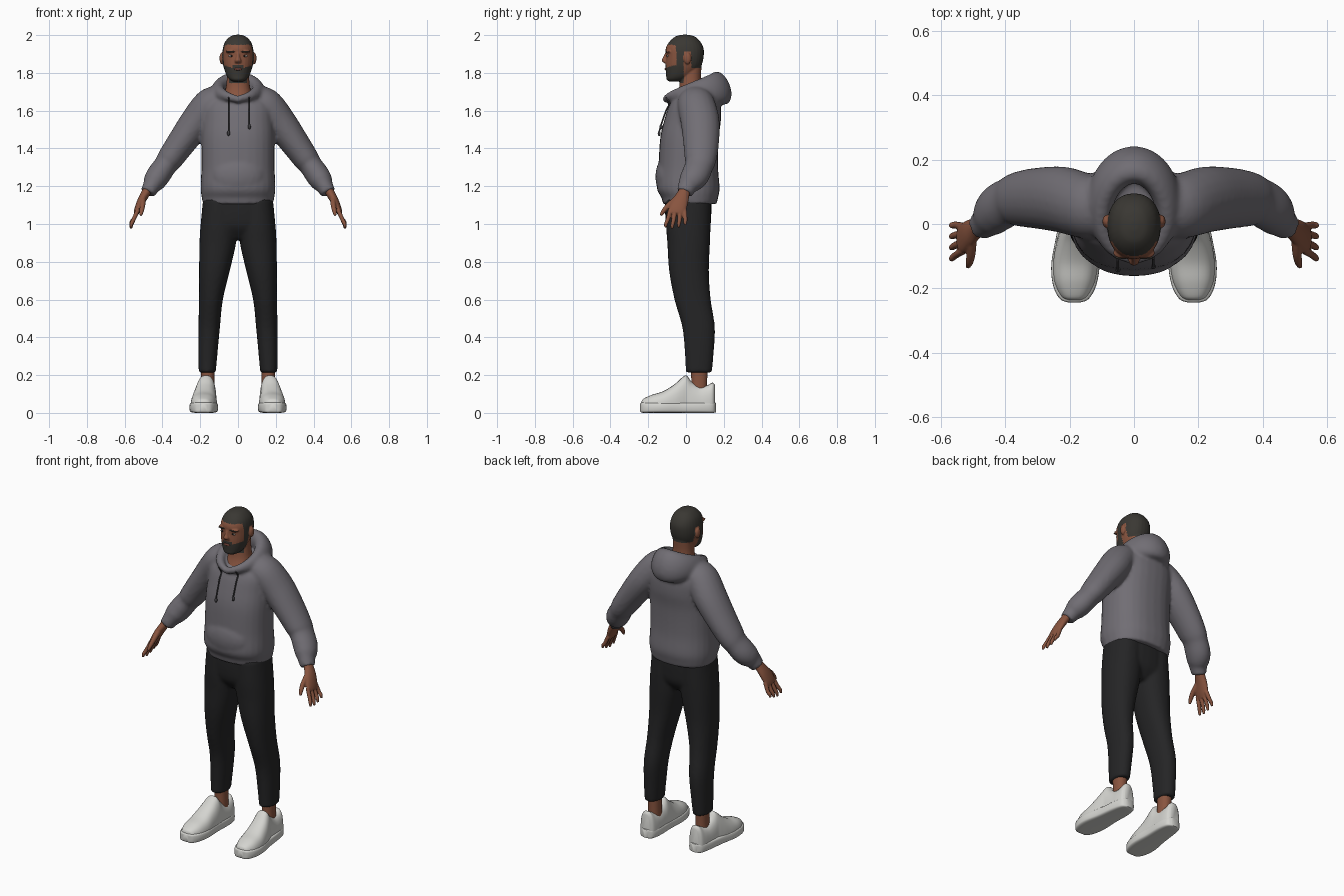
import bpy, bmesh, math
from mathutils import Vector, Matrix
from mathutils.bvhtree import BVHTree

if "Cube" in bpy.data.objects:
    bpy.data.objects.remove(bpy.data.objects["Cube"])

X, Y, Z = Vector((1, 0, 0)), Vector((0, 1, 0)), Vector((0, 0, 1))


def material(name, *rgb):
    m = bpy.data.materials.new(name)
    m.use_nodes = True
    m.diffuse_color = (*rgb, 1)
    m.node_tree.nodes["Principled BSDF"].inputs["Base Color"].default_value = (*rgb, 1)
    return m


SKIN = material("brown skin", .25, .09, .05)
HAIR = material("dark hair", .042, .039, .033)
CLOTH = material("grey fleece", .165, .155, .175)
CORD = material("dark cord", .05, .048, .053)
PANTS = material("black cloth", .018, .018, .019)
SHOE = material("off white leather", .66, .66, .63)
LIP = material("lip", .17, .055, .04)
WHITE = material("eye white", .5, .46, .42)
PUPIL = material("pupil", .012, .009, .008)


def spline(rows, k=5):
    """Catmull-Rom interpolation of rows of numbers."""
    out = []
    for i in range(len(rows) - 1):
        a, b, c, d = (rows[max(0, min(len(rows) - 1, i + j))] for j in (-1, 0, 1, 2))
        for s in range(k):
            t = s / k
            out.append([q + .5 * t * (r - p + t * (2*p - 5*q + 4*r - w + t * (3*(q - r) + w - p)))
                        for p, q, r, w in zip(a, b, c, d)])
    return out + [list(rows[-1])]


def ring(c, u, v, n=28, p=1):
    pts = []
    for i in range(n):
        a = math.tau * i / n
        cs, sn = math.cos(a), math.sin(a)
        pts.append(c + u * math.copysign(abs(cs) ** p, cs) + v * math.copysign(abs(sn) ** p, sn))
    return pts


def loft(bm, rings, closed=False):
    vs = [[bm.verts.new(p) for p in r] for r in rings]
    n = len(vs[0])
    for i in range(len(vs) if closed else len(vs) - 1):
        a, b = vs[i], vs[(i + 1) % len(vs)]
        for j in range(n):
            bm.faces.new((a[j], a[(j + 1) % n], b[(j + 1) % n], b[j]))
    if not closed:
        bm.faces.new(vs[0])
        bm.faces.new(vs[-1])


def stack(bm, rows, u=X, v=Y, side=1, p=.9):
    """Loft with all sections parallel; rows are x, y, z, size u, size v."""
    loft(bm, [ring(Vector((side * x, y, z)), u * max(a, .003), v * max(b, .003), p=p)
              for x, y, z, a, b in spline(rows)])


def limb(bm, rows, side=1):
    """Loft with sections square to the path; first size runs along y."""
    rows = spline(rows)
    pts = [Vector((side * r[0], r[1], r[2])) for r in rows]
    rings = []
    for i, r in enumerate(rows):
        t = (pts[min(i + 1, len(pts) - 1)] - pts[max(i - 1, 0)]).normalized()
        u = (Y - t * Y.dot(t)).normalized()
        rings.append(ring(pts[i], u * r[3], t.cross(u) * r[4], n=20))
    loft(bm, rings)


def ball(bm, c, r):
    bmesh.ops.create_icosphere(bm, subdivisions=3, radius=1,
                               matrix=Matrix.Translation(c) @ Matrix.Diagonal((*r, 1)))


def finish(name, bm, mats, voxel=0, smooth=0, rule=None):
    bmesh.ops.recalc_face_normals(bm, faces=bm.faces)
    me = bpy.data.meshes.new(name)
    bm.to_mesh(me)
    bm.free()
    ob = bpy.data.objects.new(name, me)
    bpy.context.scene.collection.objects.link(ob)
    if voxel:
        r = ob.modifiers.new("fuse", 'REMESH')
        r.mode, r.voxel_size = 'VOXEL', voxel
        s = ob.modifiers.new("soften", 'SMOOTH')
        s.factor, s.iterations = .5, smooth
        me = bpy.data.meshes.new_from_object(ob.evaluated_get(bpy.context.evaluated_depsgraph_get()))
        ob.modifiers.clear()
        ob.data = me
    me.materials.clear()
    for m in mats:
        me.materials.append(m)
    me.shade_smooth()
    me.set_sharp_from_angle(angle=math.radians(50))
    if rule:
        for f in me.polygons:
            f.material_index = rule(f.center)
    return ob


def front_probe(ob):
    """Returns a function giving the front surface y at x, z."""
    me = ob.data
    tree = BVHTree.FromPolygons([v.co for v in me.vertices], [p.vertices[:] for p in me.polygons])
    return lambda x, z: tree.ray_cast(Vector((x, -1, z)), Y)[0].y


# Hooded top: torso, pocket, sleeves and lowered hood fused together
bm = bmesh.new()
stack(bm, [(0, .02, 1.105, .185, .142), (0, .02, 1.14, .192, .15), (0, .012, 1.19, .198, .166),
           (0, .012, 1.3, .194, .158), (0, .018, 1.45, .194, .155), (0, .035, 1.55, .19, .15),
           (0, .047, 1.63, .185, .135), (0, .055, 1.675, .15, .105), (0, .06, 1.7, .1, .07)], p=.85)
ball(bm, (0, -.1, 1.25), (.14, .062, .11))
for s in (1, -1):
    limb(bm, [(.1, .05, 1.66, .09, .075), (.15, .055, 1.63, .1, .088), (.22, .075, 1.54, .103, .087),
              (.3, .08, 1.43, .095, .077), (.36, .077, 1.345, .085, .069), (.385, .07, 1.31, .076, .062),
              (.42, .05, 1.26, .075, .064), (.443, .025, 1.225, .066, .059), (.458, .008, 1.2, .052, .047),
              (.478, -.008, 1.165, .043, .04)], s)
hood = []
for i in range(48):
    t = math.tau * i / 48
    b = (1 - math.cos(t)) / 2
    c = Vector((.106 * math.sin(t), .04 - .143 * math.cos(t), 1.66 + .06 * math.sqrt(b)))
    out = Vector((math.sin(t), -math.cos(t), 0))
    hood.append(ring(c, out * (.02 + .034 * b), (Z - out * .25 * b) * (.02 + .068 * b), n=20))
loft(bm, hood, closed=True)
top = finish("hooded_top", bm, [CLOTH], .01, 4)
chest = front_probe(top)

# Drawstrings with end knots
for name, x, low in (("right_drawstring", -.05, 1.49), ("left_drawstring", .06, 1.525)):
    bm = bmesh.new()
    path = []
    for i in range(6):
        z = 1.67 + (low - 1.67) * i / 5
        path.append((x, chest(x, z) - .005 - .002 * i, z, .004, .004))
    limb(bm, path)
    ball(bm, (x, path[-1][1], low - .01), (.008, .008, .014))
    finish(name, bm, [CORD])

# Trousers
bm = bmesh.new()
stack(bm, [(0, .012, 1.14, .185, .122), (0, .012, 1.05, .19, .122), (0, .014, .98, .185, .112),
           (0, .016, .92, .1, .07)])
for s in (1, -1):
    stack(bm, [(.095, .012, 1.13, .09, .118), (.1, .012, 1, .098, .118), (.107, .014, .9, .097, .113),
               (.125, .016, .75, .081, .105), (.143, .035, .6, .063, .096), (.153, .067, .45, .057, .086),
               (.16, .07, .3, .05, .075), (.163, .068, .213, .045, .069)], side=s)
finish("trousers", bm, [PANTS], .01, 3)

for s, side in ((1, "left"), (-1, "right")):
    # Ankle
    bm = bmesh.new()
    stack(bm, [(.16, .068, .09, .036, .044), (.16, .07, .16, .035, .042), (.162, .07, .24, .036, .044)], side=s)
    finish(side + "_ankle", bm, [SKIN])

    # Shoe: sole slab and shaped upper, both lofted from toe to heel
    bm = bmesh.new()
    stack(bm, [(.185, -.243, .029, .02, .02), (.185, -.232, .028, .045, .027), (.184, -.19, .028, .067, .028),
               (.181, -.12, .028, .075, .028), (.174, -.02, .028, .064, .028), (.167, .08, .028, .058, .028),
               (.165, .14, .028, .045, .028), (.165, .158, .028, .02, .025)], X, Z, s, .4)
    finish(side + "_sole", bm, [SHOE])
    bm = bmesh.new()
    stack(bm, [(.185, -.236, .03, .02, .03), (.185, -.225, .03, .042, .045), (.184, -.18, .03, .063, .066),
               (.181, -.12, .03, .07, .085), (.177, -.06, .03, .065, .122), (.172, -.02, .03, .059, .158),
               (.169, .003, .03, .055, .168), (.168, .03, .03, .054, .135), (.166, .07, .03, .053, .112),
               (.165, .11, .03, .051, .115), (.165, .14, .03, .044, .13), (.165, .153, .03, .028, .118)],
          X, Z, s, .75)
    for v in bm.verts:
        v.co.z = max(v.co.z, .02)
    finish(side + "_shoe_upper", bm, [SHOE])

    # Hand: palm, four fingers and thumb
    bm = bmesh.new()
    limb(bm, [(.465, .0, 1.21, .03, .026), (.485, -.01, 1.17, .031, .024), (.51, -.028, 1.125, .042, .022),
              (.53, -.045, 1.08, .046, .018), (.54, -.05, 1.055, .038, .013)], s)
    for i in range(4):
        short = .018 if i == 3 else .006 * abs(i - 1)
        limb(bm, [(.53, -.083 + .025 * i, 1.075, .012, .012), (.552, -.096 + .031 * i, 1.025, .011, .011),
                  (.564, -.106 + .034 * i, .995 + short, .01, .01),
                  (.567, -.109 + .035 * i, .975 + short, .006, .006)], s)
    limb(bm, [(.503, -.045, 1.135, .018, .016), (.505, -.09, 1.1, .015, .014),
              (.51, -.118, 1.07, .012, .012), (.515, -.133, 1.045, .007, .007)], s)
    finish(side + "_hand", bm, [SKIN], .004, 3)

# Head: skull, neck, nose, brows and ears fused together
bm = bmesh.new()
stack(bm, [(0, -.005, 2.002, .012, .015), (0, -.005, 1.992, .042, .052), (0, -.006, 1.965, .068, .082),
           (0, -.007, 1.93, .08, .1), (0, -.006, 1.89, .083, .1), (0, -.011, 1.85, .08, .097),
           (0, -.019, 1.82, .073, .089), (0, -.036, 1.785, .06, .069), (0, -.05, 1.765, .045, .053),
           (0, -.055, 1.755, .028, .035)])
stack(bm, [(0, .028, 1.84, .057, .055), (0, .024, 1.77, .059, .055), (0, .024, 1.71, .067, .063),
           (0, .025, 1.66, .085, .085)])
stack(bm, [(0, -.1, 1.908, .008, .01), (0, -.108, 1.885, .01, .012), (0, -.112, 1.866, .017, .017),
           (0, -.106, 1.852, .016, .01)])
for s in (1, -1):
    ball(bm, (s * .086, .008, 1.877), (.012, .02, .031))
    ball(bm, (s * .036, -.09, 1.913), (.03, .017, .009))


def head_colour(c):
    x, y, z = abs(c.x), c.y, c.z
    if x > .084:                                   # ears
        return 0
    if z > 1.948 or (y > -.055 and z > 1.915) or (y > .028 and z > 1.825):
        return 1                                   # cropped hair
    if -.05 < y < -.012 and z > 1.78:
        return 1                                   # sideburns
    cheek = 1.825 + max(0, x - .03) * .35
    if y < -.012 and 1.745 < z < cheek:
        return 1                                   # beard
    return int(y < -.09 and x < .03 and z < 1.842)  # moustache


head = finish("head", bm, [SKIN, HAIR], .004, 4, head_colour)
face = front_probe(head)

# Facial details set on the surface
for s, side in ((1, "left"), (-1, "right")):
    for part, mat, x, z, r in (("eye", WHITE, .036, 1.89, (.014, .004, .006)),
                               ("pupil", PUPIL, .035, 1.89, (.006, .006, .006)),
                               ("eyebrow", HAIR, .038, 1.912, (.022, .005, .004))):
        bm = bmesh.new()
        ball(bm, (s * x, face(s * x, z) + .001, z), r)
        finish(side + "_" + part, bm, [mat])
bm = bmesh.new()
ball(bm, (0, face(0, 1.82) + .001, 1.82), (.022, .006, .007))
finish("lips", bm, [LIP])
